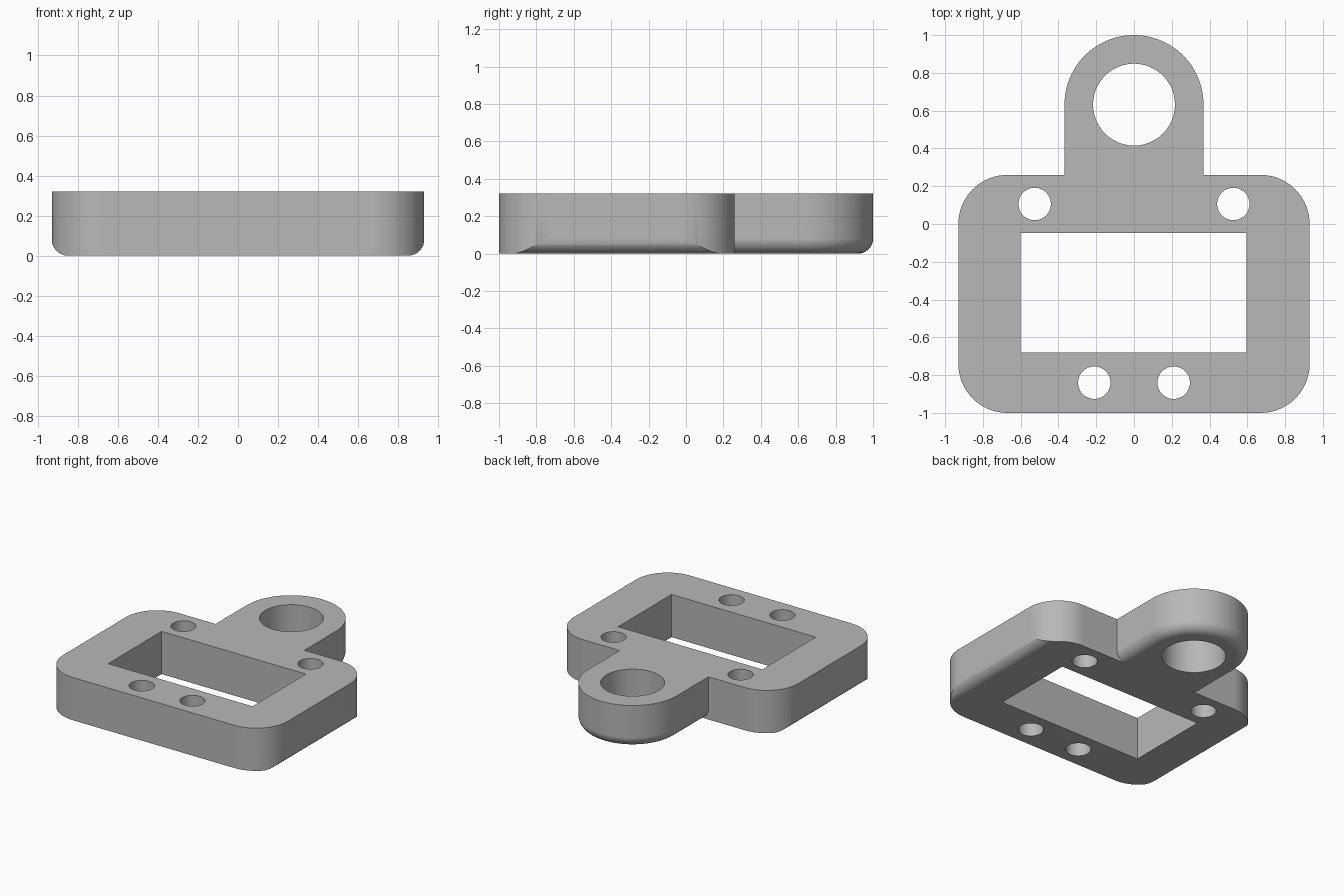
import bpy, bmesh
from math import sin, cos, pi, radians
from mathutils import Vector

cube = bpy.data.objects.get("Cube")
if cube:
    bpy.data.objects.remove(cube, do_unlink=True)

HALF_W, FRONT, BACK, TOP = 0.93, -1.0, 0.26, 0.32
CORNER, FILLET = 0.26, 0.08
TAB_Y, TAB_R = 0.632, 0.368

grey = bpy.data.materials.new("matte grey")
grey.use_nodes = True
tint = (0.48, 0.48, 0.48, 1)
grey.diffuse_color = tint
grey.node_tree.nodes["Principled BSDF"].inputs["Base Color"].default_value = tint


def arc(cx, cy, r, start, end, steps):
    angles = [radians(start + (end - start) * i / steps) for i in range(steps + 1)]
    return [(cx + r * cos(a), cy + r * sin(a)) for a in angles]


def loft(name, rings):
    """Closed solid through equal-length rings of 3D points."""
    bm = bmesh.new()
    loops = [[bm.verts.new(p) for p in ring] for ring in rings]
    for a, b in zip(loops, loops[1:]):
        for i in range(len(a)):
            j = (i + 1) % len(a)
            bm.faces.new((a[i], a[j], b[j], b[i]))
    bm.faces.new(loops[0][::-1])
    bm.faces.new(loops[-1])
    bmesh.ops.recalc_face_normals(bm, faces=bm.faces[:])
    mesh = bpy.data.meshes.new(name)
    bm.to_mesh(mesh)
    bm.free()
    mesh.materials.append(grey)
    obj = bpy.data.objects.new(name, mesh)
    bpy.context.collection.objects.link(obj)
    return obj


def prism(name, outline, z0=-0.2, z1=0.6):
    return loft(name, [[(x, y, z) for x, y in outline] for z in (z0, z1)])


def combine(target, tool, operation):
    mod = target.modifiers.new("combine", "BOOLEAN")
    mod.operation, mod.solver, mod.object = operation, "EXACT", tool
    bpy.context.view_layer.objects.active = target
    bpy.ops.object.modifier_apply(modifier=mod.name)
    bpy.data.objects.remove(tool, do_unlink=True)


# Plate with rounded corners
cx, lo, hi = HALF_W - CORNER, FRONT + CORNER, BACK - CORNER
outline = (arc(cx, hi, CORNER, 0, 90, 16) + arc(-cx, hi, CORNER, 90, 180, 16)
           + arc(-cx, lo, CORNER, 180, 270, 16) + arc(cx, lo, CORNER, 270, 360, 16))
plate = prism("mounting_plate", outline, 0, TOP)

# Rounding along the lower left and right edges only
fx = HALF_W - FILLET
section = (arc(-fx, FILLET, FILLET, 180, 270, 12) + arc(fx, FILLET, FILLET, 270, 360, 12)
           + [(HALF_W, 0.5), (-HALF_W, 0.5)])
combine(plate, loft("edge_rounding", [[(x, y, z) for x, z in section] for y in (-1.2, 0.5)]),
        "INTERSECT")

# Rear tab, rounded all along its lower edge
rings = []
for inset, z in [(FILLET * (1 - sin(a)), FILLET * (1 - cos(a)))
                 for a in (pi / 2 * i / 12 for i in range(13))] + [(0, TOP)]:
    r = TAB_R - inset
    rings.append([(x, y, z) for x, y in
                  [(-r, 0.15), (r, 0.15)] + arc(0, TAB_Y, r, 0, 180, 48)])
combine(plate, loft("rear_tab", rings), "UNION")

# Window, tab hole and screw holes
combine(plate, prism("window", [(-0.6, -0.68), (0.596, -0.68), (0.596, -0.047), (-0.6, -0.047)]),
        "DIFFERENCE")
holes = [(0, TAB_Y, 0.217)]
for side in (-1, 1):
    holes += [(side * 0.526, 0.106, 0.086), (side * 0.21, -0.84, 0.086)]
for x, y, r in holes:
    combine(plate, prism("hole", arc(x, y, r, 0, 360, 48)[:-1]), "DIFFERENCE")

# Smooth shading with crisp edges
for obj in bpy.context.selected_objects:
    obj.select_set(False)
plate.select_set(True)
bpy.context.view_layer.objects.active = plate
bpy.ops.object.shade_smooth_by_angle(angle=radians(25))
weighted = plate.modifiers.new("even shading", "WEIGHTED_NORMAL")
weighted.keep_sharp = True
